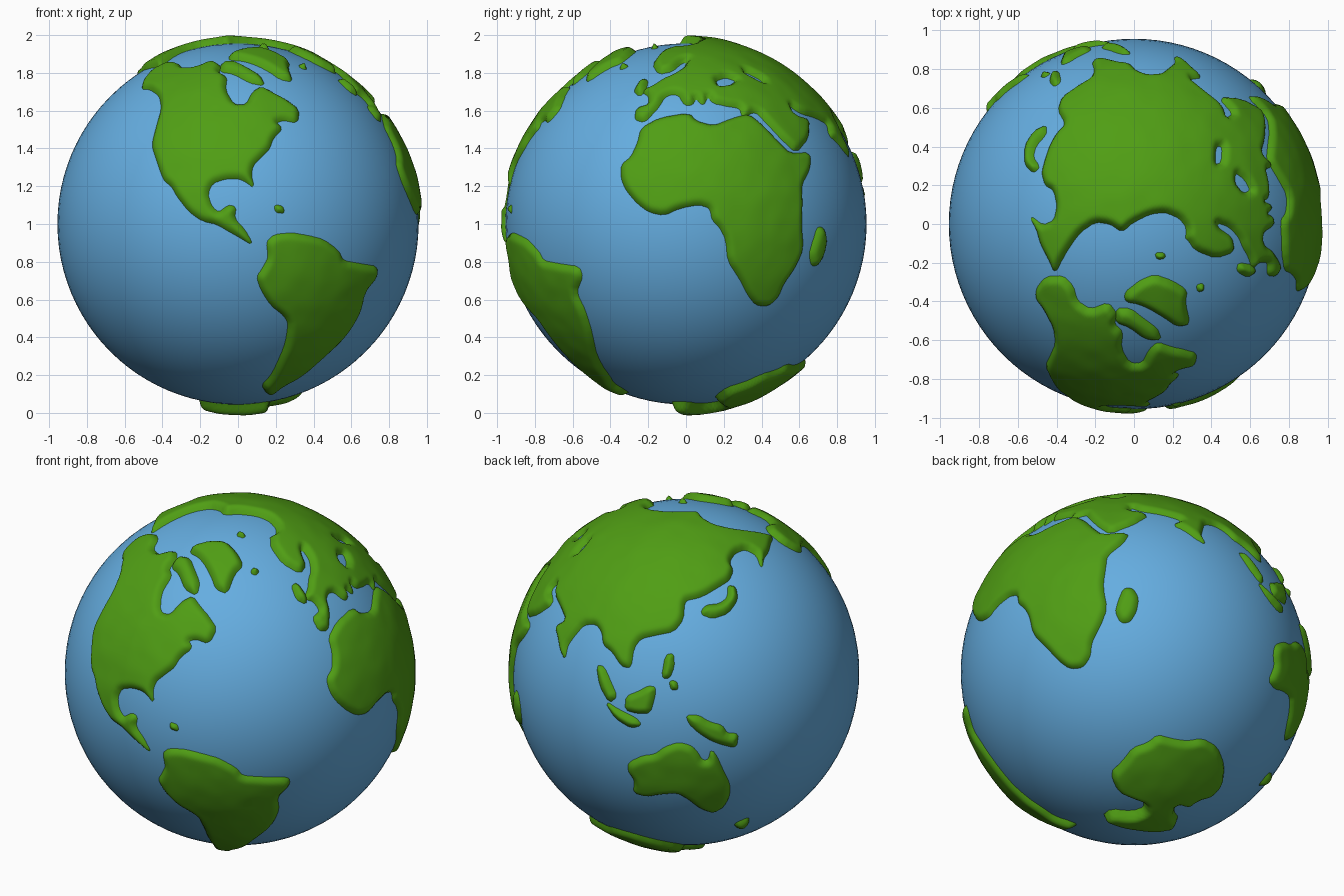
import bpy, bmesh
from math import sin, cos, radians, sqrt, ceil
from mathutils import Vector, noise

OCEAN_R, TRACE_R, STEP = 0.956, 0.966, 0.0135
CENTRE = Vector((0, 0, 1))

# Drawing views used for tracing: centre u, centre v, scale, azimuth, elevation
VIEWS = {
    "front": (238.5, 224.5, 189, 0, 0),
    "right": (687, 224.5, 189, 90, 0),
    "top": (1134, 225, 194, 0, 90),
    "back_left": (684, 673, 182, 210, 25),
    "below": (1141, 669, 182, 140, -28),
}


def material(name, rgb):
    m = bpy.data.materials.new(name)
    m.diffuse_color = (*rgb, 1)
    return m


def trace(view, pts):
    """Lift points traced in one view onto the globe."""
    cu, cv, s, az, el = VIEWS[view]
    a, e = radians(az), radians(el)
    right = Vector((cos(a), sin(a), 0))
    toward = Vector((sin(a) * cos(e), -cos(a) * cos(e), sin(e)))
    up = toward.cross(right)
    out = []
    for px, py in pts:
        u, v = (px - cu) / s, (cv - py) / s
        w = sqrt(max(0, TRACE_R ** 2 - u * u - v * v))
        out.append((right * u + up * v + toward * w).normalized())
    return out


def edges_of(ring):
    """Round the corners of a closed ring once, and return its edges."""
    soft = []
    for i, p in enumerate(ring):
        q = ring[(i + 1) % len(ring)]
        soft += [p.lerp(q, 0.2), p.lerp(q, 0.8)]
    res = []
    for i, p in enumerate(soft):
        d = soft[(i + 1) % len(soft)] - p
        res.append((p.x, p.y, d.x, d.y, 1 / max(d.length_squared, 1e-12)))
    return res


def coast_distance(x, y, edges):
    """Distance to the coast, positive on land."""
    inside, best = False, 9.0
    for ax, ay, dx, dy, inv in edges:
        rx, ry = x - ax, y - ay
        if (ry < 0) != (ry < dy) and rx < dx * ry / dy:
            inside = not inside
        t = (rx * dx + ry * dy) * inv
        t = 0 if t < 0 else 1 if t > 1 else t
        ex, ey = rx - t * dx, ry - t * dy
        dd = ex * ex + ey * ey
        if dd < best:
            best = dd
    return sqrt(best) if inside else -sqrt(best)


def land(name, *parts, lakes=(), lift=0.018, step=STEP):
    """Raised land slab with rounded coasts, on a grid wrapped round the globe."""
    outline = [p for view, pts in parts for p in trace(view, pts)]
    c = sum(outline, Vector()).normalized()
    e1 = c.orthogonal().normalized()
    e2 = c.cross(e1)

    def flat(p):
        t = Vector((p.dot(e1), p.dot(e2)))
        return t.normalized() * c.angle(p)

    ring = [flat(p) for p in outline]
    edges = edges_of(ring)
    for view, pts in lakes:
        edges += edges_of([flat(p) for p in trace(view, pts)])
    x0, x1 = min(p.x for p in ring) - .04, max(p.x for p in ring) + .04
    y0, y1 = min(p.y for p in ring) - .04, max(p.y for p in ring) + .04
    bm = bmesh.new()
    bmesh.ops.create_grid(bm, x_segments=ceil((x1 - x0) / step),
                          y_segments=ceil((y1 - y0) / step), size=1)
    sea = []
    for v in bm.verts:
        x = x0 + (v.co.x + 1) / 2 * (x1 - x0)
        y = y0 + (v.co.y + 1) / 2 * (y1 - y0)
        d = coast_distance(x, y, edges) + 0.005
        if d < -0.026:
            sea.append(v)
            continue
        th = max(sqrt(x * x + y * y), 1e-9)
        n = c * cos(th) + (e1 * x + e2 * y) * (sin(th) / th)
        k = min(d / 0.04, 1)
        if d > 0:
            top = 0.024 + lift * n.z ** 6 + 0.003 * noise.noise(n * 9)
            h = top * (1 - (1 - k) ** 2)
        else:
            h = 1.2 * d
        v.co = CENTRE + n * (OCEAN_R + h)
    bmesh.ops.delete(bm, geom=sea, context='VERTS')
    me = bpy.data.meshes.new(name)
    bm.to_mesh(me)
    bm.free()
    me.polygons.foreach_set("use_smooth", [True] * len(me.polygons))
    me.materials.append(GREEN)
    bpy.context.collection.objects.link(bpy.data.objects.new(name, me))


GREEN = material("land_green", (0.08, 0.34, 0.007))
BLUE = material("ocean_blue", (0.13, 0.42, 0.75))

# Ocean ball
bpy.ops.mesh.primitive_uv_sphere_add(segments=96, ring_count=48, radius=OCEAN_R, location=CENTRE)
ocean = bpy.context.object
ocean.name = "ocean"
ocean.data.materials.append(BLUE)
bpy.ops.object.shade_smooth()

# Americas
land("north_america",
     ("top", [(1036, 290), (1045, 279), (1062, 278), (1072, 288), (1076, 303), (1090, 312),
              (1108, 305), (1116, 316), (1113, 326), (1122, 334), (1120, 350), (1129, 366),
              (1143, 366), (1150, 352), (1158, 345), (1172, 350), (1182, 352), (1197, 356)]),
     ("front", [(298, 122), (284, 119), (276, 122), (283, 128), (273, 138), (270, 148),
                (262, 156), (253, 165), (251, 175), (254, 187), (248, 182), (240, 178),
                (226, 178), (212, 183), (207, 194), (211, 207), (219, 214), (229, 206),
                (236, 208), (234, 219), (245, 231), (253, 245), (243, 239), (229, 231),
                (217, 224), (203, 221), (190, 212), (178, 197), (172, 186), (164, 180),
                (158, 163), (152, 145), (157, 125), (162, 108), (160, 95), (150, 88), (142, 88)]))
land("arctic_island", ("top", [(1117, 311), (1130, 311), (1143, 321), (1157, 331), (1161, 342),
                               (1146, 341), (1130, 329), (1116, 324)]))
land("northern_island", ("top", [(1125, 295), (1140, 283), (1155, 277), (1172, 283), (1187, 292),
                                 (1185, 305), (1190, 326), (1178, 328), (1165, 319), (1150, 310),
                                 (1138, 305), (1126, 303)]))
land("south_america",
     ("front", [(268, 243), (275, 236), (292, 234), (310, 237), (325, 241), (340, 252),
                (344, 262), (360, 265), (379, 268), (378, 278), (366, 293), (362, 312),
                (352, 330), (342, 342), (328, 355), (313, 368), (300, 378), (285, 385),
                (276, 392), (268, 395), (263, 387), (272, 378), (280, 362), (287, 345),
                (290, 325), (286, 317), (272, 306), (262, 290), (258, 278), (265, 268), (270, 258)]))

# Africa
land("africa",
     ("right", [(642, 128), (660, 118), (690, 113), (697, 121), (715, 126), (735, 118),
                (750, 114), (764, 125), (779, 141), (792, 154), (812, 153), (812, 168),
                (803, 185), (804, 200), (803, 225), (805, 250), (797, 268), (785, 285),
                (780, 298), (770, 307), (758, 306), (750, 296), (742, 280), (730, 262),
                (728, 240), (722, 228), (714, 220), (712, 208), (700, 204), (680, 208),
                (665, 215), (650, 212), (638, 203), (627, 190), (622, 178), (622, 165),
                (632, 157), (639, 142)]))
land("african_island", ("right", [(820, 228), (826, 229), (829, 240), (826, 255), (820, 266),
                                  (814, 266), (812, 255), (815, 244)]))

# Eurasia, with its two inland seas
land("eurasia",
     ("right", [(744, 117), (742, 107), (728, 105), (714, 102), (709, 94), (704, 105),
                (697, 96), (693, 104), (686, 104), (680, 94), (672, 93), (664, 97),
                (660, 105), (652, 114), (645, 121), (636, 119), (637, 108), (650, 104),
                (650, 95), (643, 91), (655, 85), (664, 79), (674, 75), (685, 68), (690, 60),
                (682, 62), (673, 70), (660, 73), (654, 64), (662, 54), (674, 50)]),
     ("top", [(1187, 240), (1188, 228), (1180, 218), (1165, 212), (1150, 214), (1132, 223),
              (1122, 232), (1110, 224), (1095, 222), (1080, 232), (1070, 245), (1062, 258),
              (1054, 274), (1049, 262), (1040, 245), (1036, 230)]),
     ("back_left", [(766, 565), (760, 552), (748, 546), (738, 550), (733, 560), (738, 568),
                    (735, 578), (725, 585), (715, 592), (705, 597), (692, 600), (692, 620),
                    (683, 632), (665, 636), (650, 640), (643, 650), (641, 670), (632, 669),
                    (622, 655), (612, 648), (610, 635), (603, 627), (590, 628), (580, 640),
                    (573, 650), (571, 664), (566, 655), (563, 642), (559, 632)]),
     ("right", [(830, 124), (818, 117), (803, 113), (790, 104), (795, 115), (811, 120),
                (810, 138), (798, 152), (785, 140), (770, 124), (757, 110)]),
     lakes=[("top", [(1216, 146), (1224, 145), (1223, 164), (1215, 166)]),
            ("top", [(1236, 172), (1246, 179), (1253, 192), (1244, 195), (1235, 184)])])

# Australia
land("australia",
     ("back_left", [(641, 767), (655, 760), (668, 758), (678, 750), (692, 745), (705, 748),
                    (711, 755), (715, 762), (722, 762), (725, 751), (730, 758), (735, 770),
                    (742, 785), (741, 797), (735, 808), (724, 814), (712, 810), (702, 802),
                    (690, 795), (672, 797), (658, 800), (645, 797), (647, 785), (640, 775)]))

# Antarctica
land("antarctica",
     ("below", [(1118, 776), (1130, 765), (1140, 752), (1155, 747), (1165, 739), (1180, 743),
                (1195, 745), (1210, 742), (1225, 750), (1232, 768), (1230, 785), (1218, 797),
                (1205, 800), (1195, 807), (1183, 804), (1180, 814), (1185, 819), (1180, 826),
                (1160, 828), (1140, 826), (1125, 823), (1110, 818), (1118, 812), (1140, 814),
                (1152, 810), (1152, 803), (1140, 799), (1125, 793)]), lift=0.032)

# Small islands
ISLANDS = {
    "caribbean_island": ("front", [(276, 206), (283, 207), (285, 213), (277, 212)]),
    "british_isles": ("right", [(635, 90), (641, 80), (648, 79), (646, 90), (640, 95)]),
    "north_atlantic_island": ("top", [(1198, 287), (1204, 286), (1204, 292), (1199, 293)]),
    "polar_island": ("top", [(1156, 255), (1164, 255), (1165, 259), (1158, 260)]),
    "east_asian_islands": ("back_left", [(710, 613), (722, 617), (737, 611), (745, 597),
                                         (742, 585), (735, 584), (736, 596), (728, 603), (714, 605)]),
    "sunda_west": ("back_left", [(606, 670), (613, 671), (621, 687), (627, 700), (620, 706), (610, 690)]),
    "sunda_south": ("back_left", [(616, 706), (630, 714), (648, 722), (653, 728), (643, 731), (627, 722)]),
    "sunda_middle": ("back_left", [(638, 700), (650, 695), (660, 689), (667, 690), (666, 700),
                                   (662, 715), (650, 716), (637, 713)]),
    "philippine_north": ("back_left", [(677, 657), (684, 655), (685, 668), (681, 679), (674, 679)]),
    "philippine_south": ("back_left", [(682, 683), (688, 683), (690, 690), (684, 691)]),
    "melanesian_island": ("back_left", [(700, 717), (712, 717), (722, 723), (735, 726), (740, 734),
                                        (751, 734), (749, 747), (738, 745), (725, 741), (712, 733), (703, 725)]),
    "southern_island": ("back_left", [(744, 825), (758, 818), (757, 824), (747, 829)]),
}
for name, part in ISLANDS.items():
    land(name, part, step=0.008)
